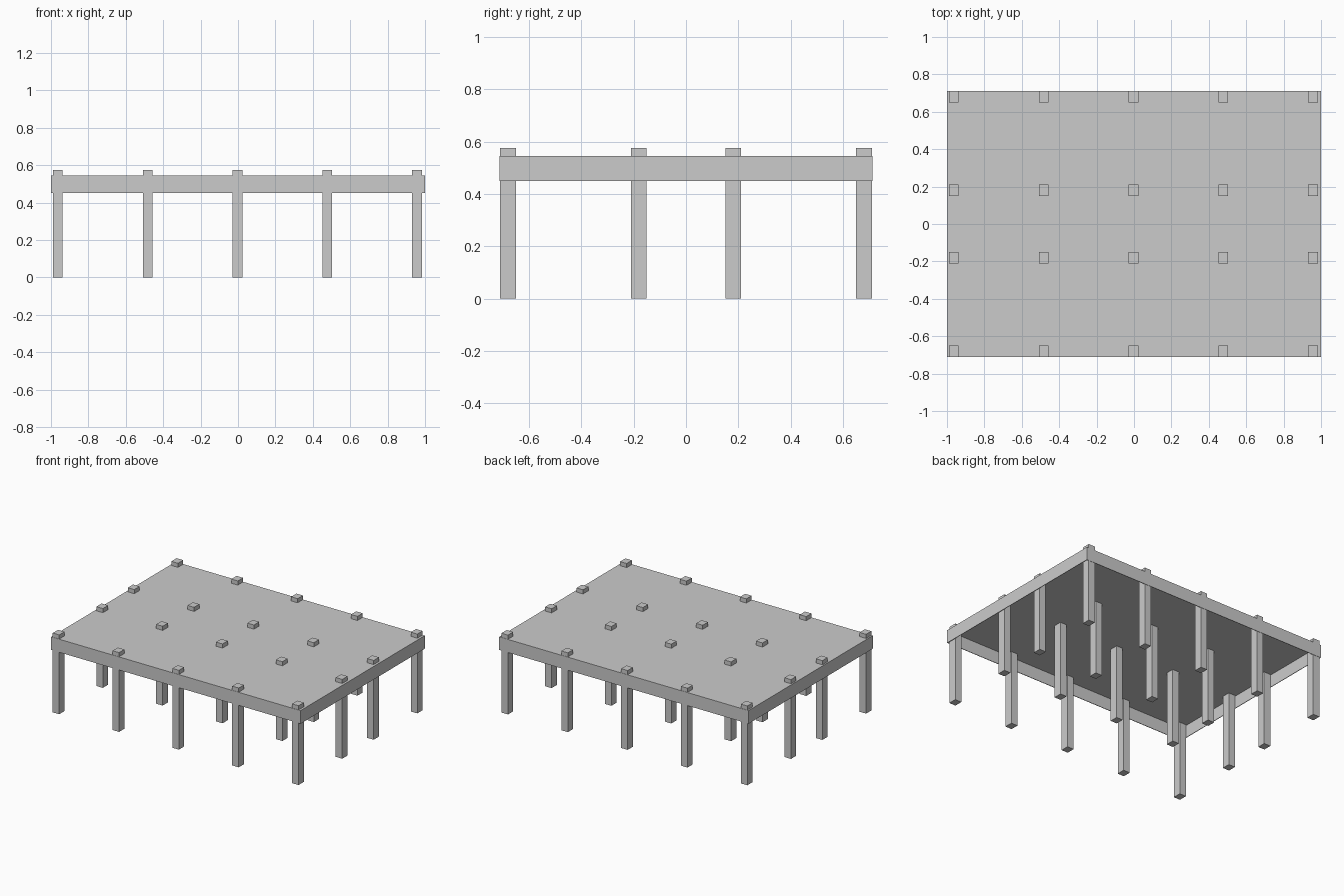
import bpy
import bmesh
from mathutils import Matrix, Vector

if "Cube" in bpy.data.objects:
    bpy.data.objects.remove(bpy.data.objects["Cube"])


def box(name, lo, hi, open_bottom=False):
    lo, hi = Vector(lo), Vector(hi)
    bm = bmesh.new()
    bmesh.ops.create_cube(bm, size=1, matrix=Matrix.Translation((lo + hi) / 2)
                          @ Matrix.Diagonal((*(hi - lo), 1)))
    if open_bottom:
        bm.normal_update()
        bottom = [f for f in bm.faces if f.normal.z < -0.9]
        bmesh.ops.delete(bm, geom=bottom, context='FACES_ONLY')
    mesh = bpy.data.meshes.new(name)
    bm.to_mesh(mesh)
    bm.free()
    obj = bpy.data.objects.new(name, mesh)
    bpy.context.collection.objects.link(obj)
    return obj


# Deck with a thin downturned rim, hollow underneath
deck = box("deck", (-1, -0.712, 0.45), (1, 0.712, 0.545), open_bottom=True)
wall = deck.modifiers.new("wall", 'SOLIDIFY')
wall.thickness = 0.004
wall.offset = -1
wall.use_even_offset = True

# Grid of posts passing up through the deck
W, D, TOP = 0.052, 0.06, 0.575
for i in range(5):
    x = -0.963 + 0.48 * i
    for j, y in enumerate((-0.68, -0.18, 0.18, 0.68)):
        box(f"post_{i + 1}_{j + 1}",
            (x - W / 2, y - D / 2, 0), (x + W / 2, y + D / 2, TOP))
